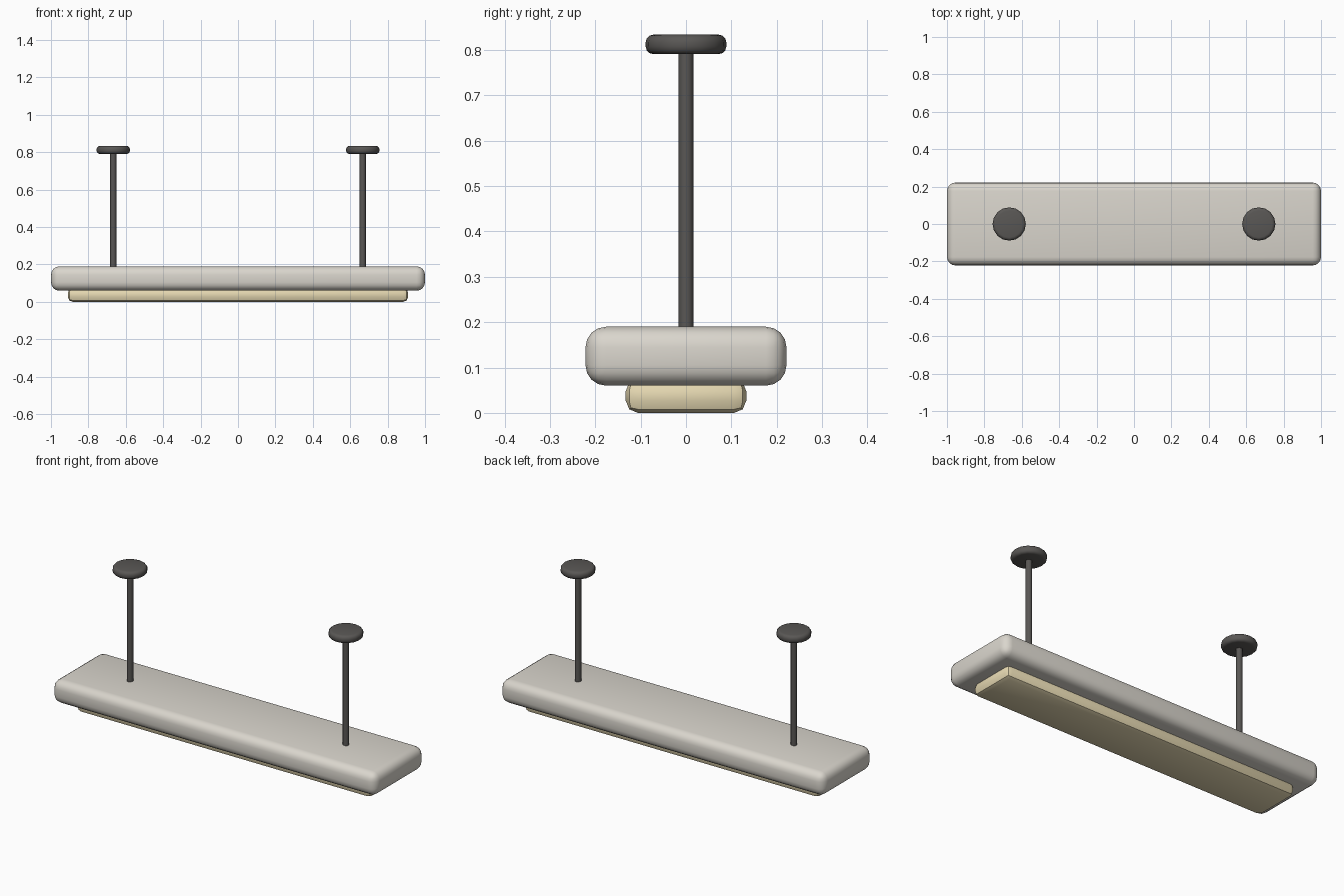
import bpy, math

if "Cube" in bpy.data.objects:
    bpy.data.objects.remove(bpy.data.objects["Cube"])


def material(name, rgb):
    m = bpy.data.materials.new(name)
    m.diffuse_color = (*rgb, 1)
    m.use_nodes = True
    m.node_tree.nodes["Principled BSDF"].inputs["Base Color"].default_value = m.diffuse_color
    return m


def finish(o, name, mat, bevel=0, segments=3):
    o.name = name
    o.data.materials.append(mat)
    if bevel:
        b = o.modifiers.new("rounding", 'BEVEL')
        b.width, b.segments = bevel, segments
        b.limit_method = 'ANGLE'
        b.angle_limit = math.radians(40)
        bpy.ops.object.modifier_apply(modifier=b.name)
    bpy.ops.object.shade_smooth_by_angle(angle=math.radians(40))


def box(name, sx, sy, z0, z1, mat, bevel, segments):
    bpy.ops.mesh.primitive_cube_add(size=1, location=(0, 0, (z0 + z1) / 2))
    o = bpy.context.object
    o.scale = (sx, sy, z1 - z0)
    bpy.ops.object.transform_apply(location=False, rotation=False, scale=True)
    finish(o, name, mat, bevel, segments)


def cylinder(name, x, r, z0, z1, sides, mat, bevel=0):
    bpy.ops.mesh.primitive_cylinder_add(vertices=sides, radius=r, depth=z1 - z0,
                                        location=(x, 0, (z0 + z1) / 2))
    finish(bpy.context.object, name, mat, bevel)


shell = material("shell_white", (0.70, 0.67, 0.61))
glow = material("diffuser_cream", (0.80, 0.70, 0.45))
dark = material("dark_metal", (0.10, 0.095, 0.09))

# Long lamp housing and the light panel beneath it
box("lamp_housing", 2.0, 0.443, 0.06, 0.19, shell, 0.045, 4)
box("light_diffuser", 1.82, 0.266, 0.0, 0.075, glow, 0.027, 2)

# Suspension rods with ceiling caps
for side, x in (("left", -0.667), ("right", 0.667)):
    cylinder(side + "_rod", x, 0.0165, 0.17, 0.80, 12, dark)
    cylinder(side + "_ceiling_cap", x, 0.089, 0.791, 0.834, 16, dark, 0.017)
